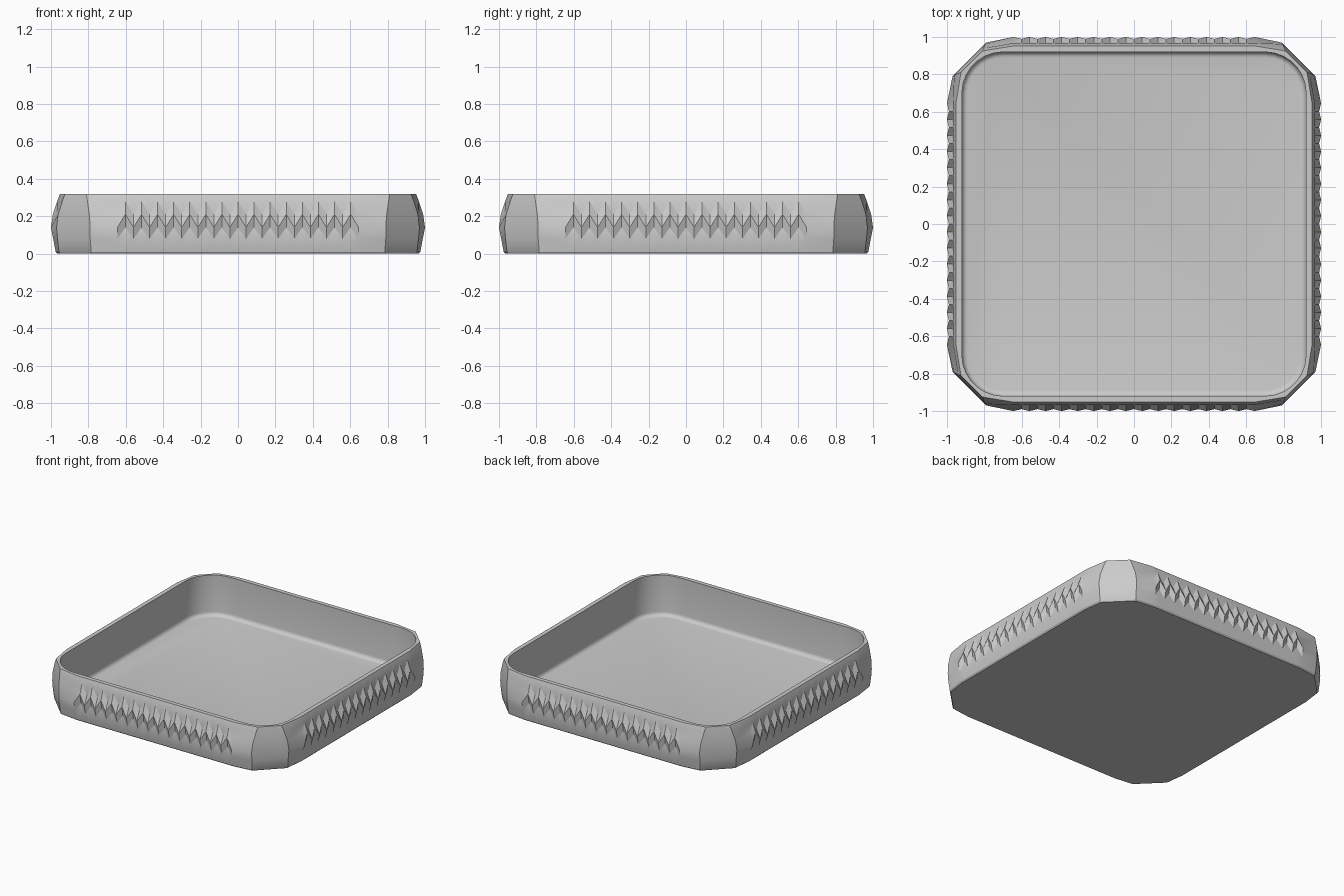
import bpy
import bmesh
import math

cube = bpy.data.objects.get("Cube")
if cube:
    bpy.data.objects.remove(cube, do_unlink=True)

grey = bpy.data.materials.new("light grey")
grey.use_nodes = True
COLOUR = (0.6, 0.6, 0.6, 1)
grey.diffuse_color = COLOUR
grey.node_tree.nodes["Principled BSDF"].inputs["Base Color"].default_value = COLOUR

TEETH = 15            # grip ridges on each side
GRIP = 0.645          # half length of the gripped stretch
ARC = 8               # points around each corner
STEPS = 2 * TEETH + 1
DEPTH = 0.02


def straight(out, phase):
    """Points along one side; phase picks which points sink into valleys."""
    pts = []
    for i in range(STEPS):
        sunk = phase is not None and i % 2 == phase
        pts.append((GRIP - 2 * GRIP * i / (STEPS - 1), out - (DEPTH if sunk else 0)))
    return pts


def outer_side(out, along, corner, phase):
    """One side with the chamfer that leads to it."""
    cut = []
    for j in range(ARC):
        t = j / (ARC - 1)
        cut.append((corner + (along - corner) * t, along + (corner - along) * t))
    return cut + straight(out, phase)


def inner_side(half, radius):
    """One side with the rounded corner that leads to it."""
    c = half - radius
    arc = []
    for j in range(ARC):
        a = math.pi / 2 * j / (ARC - 1)
        arc.append((c + radius * math.cos(a), c + radius * math.sin(a)))
    return arc + straight(half, None)


def add_ring(bm, side, z):
    """Repeat one side four times around the centre."""
    ring = []
    for q in range(4):
        for x, y in side:
            for _ in range(q):
                x, y = -y, x
            ring.append(bm.verts.new((x, y, z)))
    return ring


# Outer wall: height, side distance, chamfer start, chamfer distance, valley phase
outer = [
    (0.00, 0.966, 0.785, 0.948, None),
    (0.01, 0.975, 0.785, 0.957, None),
    (0.08, 0.988, 0.790, 0.965, None),
    (0.14, 1.000, 0.790, 0.970, 1),
    (0.21, 0.990, 0.795, 0.962, 0),
    (0.28, 0.967, 0.805, 0.940, None),
    (0.32, 0.952, 0.810, 0.925, None),
]
bm = bmesh.new()
rings = [add_ring(bm, outer_side(o, a, c, p), z) for z, o, a, c, p in outer]

# Inner wall with a rounded foot down to the floor
HALF, RADIUS, FLOOR, FILLET = 0.92, 0.22, 0.02, 0.03
rings.append(add_ring(bm, inner_side(HALF, RADIUS), 0.32))
for k in range(5):
    a = math.pi / 2 * k / 4
    inset = FILLET * (1 - math.cos(a))
    z = FLOOR + FILLET * (1 - math.sin(a))
    rings.append(add_ring(bm, inner_side(HALF - inset, RADIUS - inset), z))

# Skin the rings; the staggered band is split so its peaks join into ridges
for level, (low, high) in enumerate(zip(rings, rings[1:])):
    n = len(low)
    for i in range(n):
        k = (i + 1) % n
        a, b, c, d = low[i], low[k], high[k], high[i]
        local = i % (ARC + STEPS) - ARC
        if level in (2, 3, 4) and 0 <= local < STEPS - 1:
            even = local % 2 == 0
            if level == 2 or level == 3:
                even = even
            if even:
                bm.faces.new((a, b, c))
                bm.faces.new((a, c, d))
            else:
                bm.faces.new((a, b, d))
                bm.faces.new((b, c, d))
        else:
            bm.faces.new((a, b, c, d))
bm.faces.new(list(reversed(rings[0])))
bm.faces.new(rings[-1])
bmesh.ops.recalc_face_normals(bm, faces=bm.faces)

mesh = bpy.data.meshes.new("tray")
bm.to_mesh(mesh)
bm.free()
mesh.materials.append(grey)
tray = bpy.data.objects.new("tray", mesh)
bpy.context.collection.objects.link(tray)

bpy.ops.object.select_all(action="DESELECT")
tray.select_set(True)
bpy.context.view_layer.objects.active = tray
bpy.ops.object.shade_smooth_by_angle(angle=math.radians(28))
